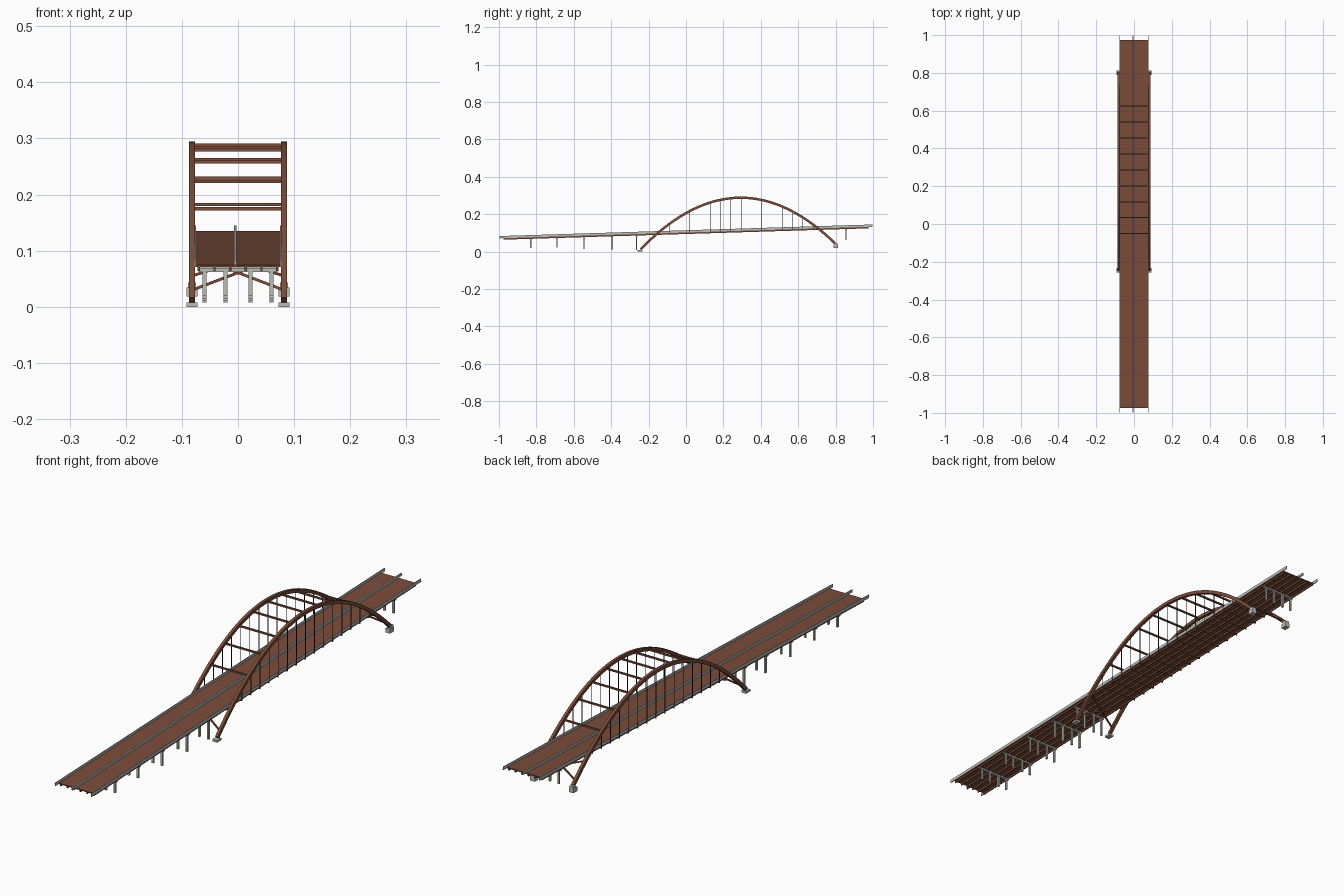
import bpy, bmesh
from mathutils import Vector, Matrix

if "Cube" in bpy.data.objects:
    bpy.data.objects.remove(bpy.data.objects["Cube"], do_unlink=True)


def material(name, rgb):
    m = bpy.data.materials.new(name)
    m.use_nodes = True
    m.diffuse_color = (*rgb, 1)
    m.node_tree.nodes["Principled BSDF"].inputs["Base Color"].default_value = (*rgb, 1)
    return m


RUST = material("rust brown", (0.20, 0.075, 0.043))
CONCRETE = material("concrete grey", (0.50, 0.51, 0.47))
CABLE = material("dark cable", (0.03, 0.03, 0.03))


def deck_z(y):
    return 0.105 + 0.031 * y


def arch_z(y):
    return 0.288 - 0.96 * (y - 0.293) ** 2


def beam(bm, a, b, w, h):
    """Box from a to b, w wide sideways and h deep."""
    a, b = Vector(a), Vector(b)
    d = (b - a).normalized()
    side = Vector((1, 0, 0)) if abs(d.x) < 0.5 else Vector((0, 1, 0))
    up = side.cross(d).normalized()
    side = d.cross(up).normalized()
    rot = Matrix((side, d, up)).transposed().to_4x4()
    scale = Matrix.Diagonal((w, (b - a).length, h, 1))
    bmesh.ops.create_cube(bm, size=1, matrix=Matrix.Translation((a + b) / 2) @ rot @ scale)


def sloped(bm, x, y0, y1, low, high, w):
    """Bar along the deck, from low to high relative to the road surface."""
    mid = (low + high) / 2
    beam(bm, (x, y0, deck_z(y0) + mid), (x, y1, deck_z(y1) + mid), w, high - low)


def finish(bm, name, mat):
    bmesh.ops.recalc_face_normals(bm, faces=bm.faces)
    mesh = bpy.data.meshes.new(name)
    bm.to_mesh(mesh)
    bm.free()
    mesh.materials.append(mat)
    ob = bpy.data.objects.new(name, mesh)
    bpy.context.collection.objects.link(ob)
    return ob


# Road slab and the girders under it
bm = bmesh.new()
sloped(bm, 0, -0.975, 0.975, -0.004, 0, 0.152)
finish(bm, "road_deck", RUST)

bm = bmesh.new()
for i in range(6):
    sloped(bm, -0.07 + i * 0.028, -0.975, 0.975, -0.011, -0.004, 0.004)
finish(bm, "deck_girders", RUST)

# Cross beams under the deck
bm = bmesh.new()
for i in range(15):
    y = -0.09 + i * 0.055
    z = deck_z(y) - 0.007
    beam(bm, (-0.08, y, z), (0.08, y, z), 0.004, 0.006)
finish(bm, "floor_beams", RUST)

# Side barriers and the central divider
for name, x, w, low in (("left_barrier", 0.0765, 0.003, -0.003),
                        ("right_barrier", -0.0765, 0.003, -0.003),
                        ("central_divider", -0.005, 0.005, 0)):
    bm = bmesh.new()
    sloped(bm, x, -0.997, 0.997, low, 0.009, w)
    finish(bm, name, CONCRETE)

# Arches, footings and hangers on each side
Y0, Y1, STEPS = -0.243, 0.80, 40
for name, s in (("left", 1), ("right", -1)):
    bm = bmesh.new()
    rings = []
    for i in range(STEPS + 1):
        y = Y0 + (Y1 - Y0) * i / STEPS
        normal = Vector((0, 1.92 * (y - 0.293), 1)).normalized()
        c = Vector((s * 0.082, y, arch_z(y)))
        rings.append([bm.verts.new(c + Vector((dx * 0.0055, 0, 0)) + normal * dz * 0.0065)
                      for dx, dz in ((-1, -1), (1, -1), (1, 1), (-1, 1))])
    for r, q in zip(rings, rings[1:]):
        for k in range(4):
            bm.faces.new((r[k], r[(k + 1) % 4], q[(k + 1) % 4], q[k]))
    bm.faces.new(rings[0])
    bm.faces.new(rings[-1])
    finish(bm, name + "_arch", RUST)

    bm = bmesh.new()
    x = s * 0.082
    beam(bm, (x, -0.258, 0.004), (x, -0.232, 0.004), 0.020, 0.008)
    beam(bm, (x, 0.788, 0.026), (x, 0.812, 0.026), 0.020, 0.016)
    beam(bm, (x, 0.795, 0.038), (x, 0.812, 0.038), 0.015, 0.010)
    finish(bm, name + "_footings", CONCRETE)

    bm = bmesh.new()
    for i in range(15):
        y = -0.09 + i * 0.055
        beam(bm, (s * 0.0795, y, deck_z(y) - 0.006), (s * 0.0795, y, arch_z(y)), 0.002, 0.002)
    finish(bm, name + "_hangers", CABLE)

# Struts joining the two arches above the road
bm = bmesh.new()
for i in range(9):
    y = -0.051 + i * 0.0845
    beam(bm, (-0.08, y, arch_z(y)), (0.08, y, arch_z(y)), 0.006, 0.006)
finish(bm, "arch_struts", RUST)

# Crossed braces between the arch legs under the road
bm = bmesh.new()
for low, high in ((-0.225, -0.16), (0.785, 0.728)):
    for s in (1, -1):
        beam(bm, (s * 0.08, low, arch_z(low)), (-s * 0.08, high, arch_z(high)), 0.005, 0.005)
finish(bm, "leg_braces", RUST)

# Piers: four columns under a cap beam
for n, (y, base) in enumerate(((-0.83, 0.019), (-0.69, 0.022), (-0.545, 0.014),
                               (-0.395, 0.010), (-0.265, 0.008), (0.855, 0.063))):
    bm = bmesh.new()
    top = deck_z(y) - 0.011
    for x in (-0.06, -0.022, 0.022, 0.06):
        beam(bm, (x, y, base), (x, y, top), 0.007, 0.007)
    beam(bm, (-0.07, y, top - 0.003), (0.07, y, top - 0.003), 0.009, 0.006)
    finish(bm, "pier_%d" % (n + 1), CONCRETE)
